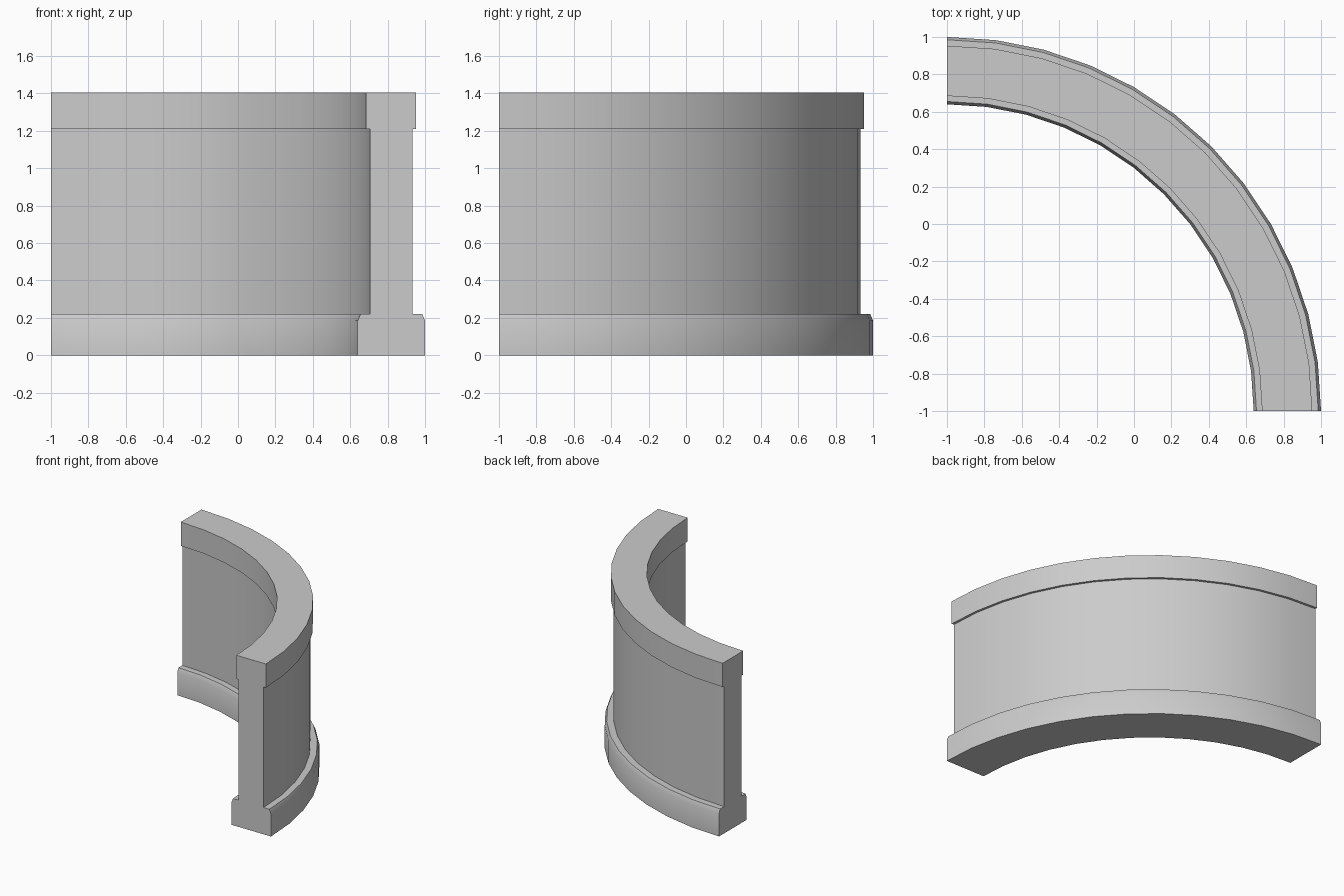
import bpy, bmesh, math
from mathutils import Vector, Matrix

if "Cube" in bpy.data.objects:
    bpy.data.objects.remove(bpy.data.objects["Cube"])

SEGMENTS = 12
CENTRE = Vector((-1, -1, 0))

# Wall cross-section (radius, height): base with chamfer, wall, overhanging cap
profile = [
    (1.64, 0), (2.0, 0), (2.0, 0.185), (1.985, 0.22), (1.933, 0.22),
    (1.933, 1.21), (1.953, 1.21), (1.953, 1.405), (1.685, 1.405),
    (1.685, 1.21), (1.705, 1.21), (1.705, 0.22), (1.655, 0.22), (1.64, 0.185),
]

# Sweep the section through a quarter turn
bm = bmesh.new()
rings = []
for i in range(SEGMENTS + 1):
    turn = Matrix.Rotation(math.radians(90) * i / SEGMENTS, 3, 'Z')
    rings.append([bm.verts.new(CENTRE + turn @ Vector((r, 0, z))) for r, z in profile])
n = len(profile)
for a, b in zip(rings, rings[1:]):
    for j in range(n):
        k = (j + 1) % n
        bm.faces.new((a[j], a[k], b[k], b[j]))

# Flat end faces
bm.faces.new(rings[0])
bm.faces.new(rings[-1])
bmesh.ops.recalc_face_normals(bm, faces=bm.faces)

mesh = bpy.data.meshes.new("curved_wall")
bm.to_mesh(mesh)
bm.free()
wall = bpy.data.objects.new("curved_wall", mesh)
bpy.context.collection.objects.link(wall)

# Smooth around the curve, sharp at the ledges and ends
bpy.context.view_layer.objects.active = wall
wall.select_set(True)
bpy.ops.object.shade_smooth_by_angle(angle=math.radians(30))
